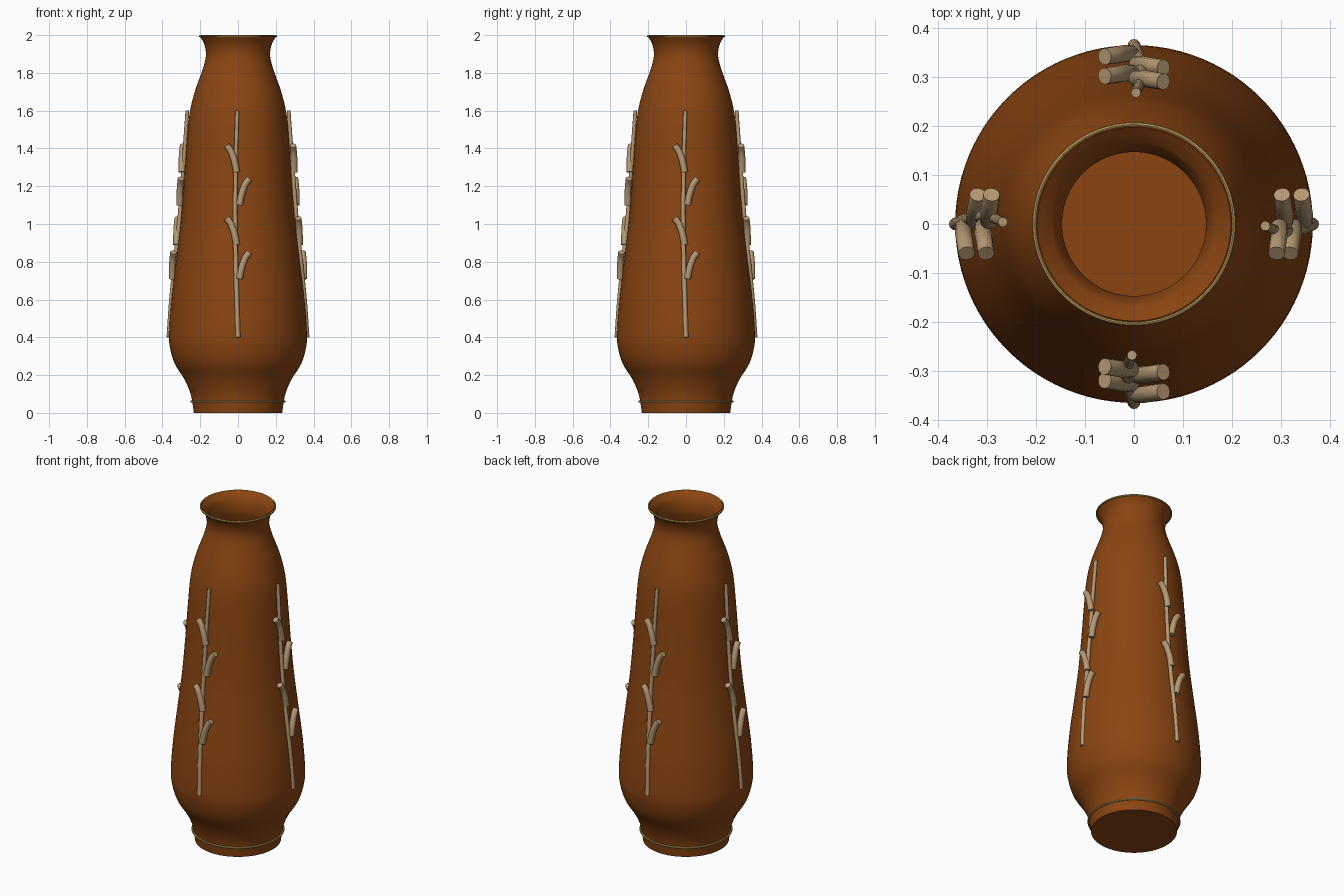
import bpy, bmesh, math
from mathutils import Vector, Matrix

if "Cube" in bpy.data.objects:
    bpy.data.objects.remove(bpy.data.objects["Cube"], do_unlink=True)


def material(name, rgb):
    m = bpy.data.materials.new(name)
    m.use_nodes = True
    m.diffuse_color = (*rgb, 1)
    m.node_tree.nodes["Principled BSDF"].inputs["Base Color"].default_value = (*rgb, 1)
    return m


BROWN = material("brown glaze", (0.258, 0.06, 0.006))
GOLD = material("gold trim", (0.50, 0.32, 0.10))
TAN = material("tan clay", (0.47, 0.32, 0.17))


def smooth_path(points, steps=4):
    """Catmull-Rom curve through the points."""
    p = [Vector(q) for q in points]
    p = [2 * p[0] - p[1]] + p + [2 * p[-1] - p[-2]]
    out = []
    for a, b, c, d in zip(p, p[1:], p[2:], p[3:]):
        for i in range(steps):
            t = i / steps
            out.append(0.5 * (2 * b + (c - a) * t + (2 * a - 5 * b + 4 * c - d) * t * t
                              + (3 * b - a - 3 * c + d) * t ** 3))
    return out + [p[-2]]


def finish(bm, name, mat, angle=40):
    bmesh.ops.recalc_face_normals(bm, faces=bm.faces)
    mesh = bpy.data.meshes.new(name)
    bm.to_mesh(mesh)
    bm.free()
    mesh.materials.append(mat)
    obj = bpy.data.objects.new(name, mesh)
    bpy.context.collection.objects.link(obj)
    bpy.ops.object.select_all(action="DESELECT")
    obj.select_set(True)
    bpy.context.view_layer.objects.active = obj
    bpy.ops.object.shade_smooth_by_angle(angle=math.radians(angle))
    return obj


def lathe(name, profile, mat, closed=False, sides=96):
    bm = bmesh.new()
    verts = [bm.verts.new((r, 0, z)) for r, z in profile]
    pairs = list(zip(verts, verts[1:])) + ([(verts[-1], verts[0])] if closed else [])
    edges = [bm.edges.new(pair) for pair in pairs]
    bmesh.ops.spin(bm, geom=verts + edges, cent=(0, 0, 0), axis=(0, 0, 1),
                   angle=math.tau, steps=sides, use_merge=True)
    bmesh.ops.remove_doubles(bm, verts=bm.verts, dist=1e-5)
    return finish(bm, name, mat)


def trim_ring(name, radius, z, thickness):
    circle = [(radius + thickness * math.cos(k * math.tau / 8),
               z + thickness * math.sin(k * math.tau / 8)) for k in range(8)]
    lathe(name, circle, GOLD, closed=True)


def tube(name, points, radius, end_radius, turn, sides=12):
    """Capped round tube along a path on the front, turned about the z axis."""
    path = smooth_path(points)
    bm = bmesh.new()
    rings = []
    for i, p in enumerate(path):
        along = (path[min(i + 1, len(path) - 1)] - path[max(i - 1, 0)]).normalized()
        u = along.cross(Vector((0, 1, 0))).normalized()
        v = along.cross(u)
        r = radius + (end_radius - radius) * i / (len(path) - 1)
        rings.append([bm.verts.new(p + r * (u * math.cos(a) + v * math.sin(a)))
                      for a in (k * math.tau / sides for k in range(sides))])
    for a, b in zip(rings, rings[1:]):
        for k in range(sides):
            n = (k + 1) % sides
            bm.faces.new((a[k], a[n], b[n], b[k]))
    bm.faces.new(rings[0])
    bm.faces.new(rings[-1])
    bmesh.ops.transform(bm, matrix=Matrix.Rotation(turn, 4, "Z"), verts=bm.verts)
    finish(bm, name, TAN)


# Vase body: outer wall, rim, inner wall and floor
outer = smooth_path([(0.234, 0), (0.241, 0.05), (0.254, 0.11), (0.285, 0.18), (0.335, 0.26),
                     (0.359, 0.34), (0.365, 0.42), (0.352, 0.6), (0.328, 0.8), (0.304, 1.0),
                     (0.287, 1.2), (0.273, 1.4), (0.257, 1.58), (0.229, 1.7), (0.19, 1.81),
                     (0.173, 1.87), (0.17, 1.91), (0.18, 1.955), (0.203, 1.995)])
inner = [(max(r - 0.023, 0.147), z) for r, z in reversed(outer) if 0.05 < z < 1.98]
body = [(0, 0)] + [tuple(p) for p in outer] + [(0.198, 2.0), (0.19, 1.992)] + inner + [(0, inner[-1][1])]
lathe("vase_body", body, BROWN)

# Gold trim at lip and foot
trim_ring("lip_trim", 0.203, 1.994, 0.005)
trim_ring("foot_trim", 0.247, 0.06, 0.006)

# Four raised bamboo sprigs, one per side
stem = [(0, -0.365, 0.4), (-0.006, -0.352, 0.6), (-0.012, -0.332, 0.8), (-0.015, -0.312, 1.0),
        (-0.014, -0.296, 1.2), (-0.01, -0.282, 1.4), (-0.004, -0.268, 1.6)]
leaves = [(1, 0.71, 0.348), (-1, 0.89, 0.325), (1, 1.1, 0.308), (-1, 1.275, 0.297)]
for side, label in enumerate(("front", "left", "back", "right")):
    turn = side * math.pi / 2
    tube(f"{label}_stem", stem, 0.013, 0.010, turn)
    for i, (s, z, r) in enumerate(leaves):
        leaf = [(s * 0.007, -r, z), (s * 0.02, -r, z + 0.06),
                (s * 0.038, -r + 0.003, z + 0.11), (s * 0.06, -r + 0.006, z + 0.14)]
        tube(f"{label}_leaf_{i + 1}", leaf, 0.018, 0.017, turn)
